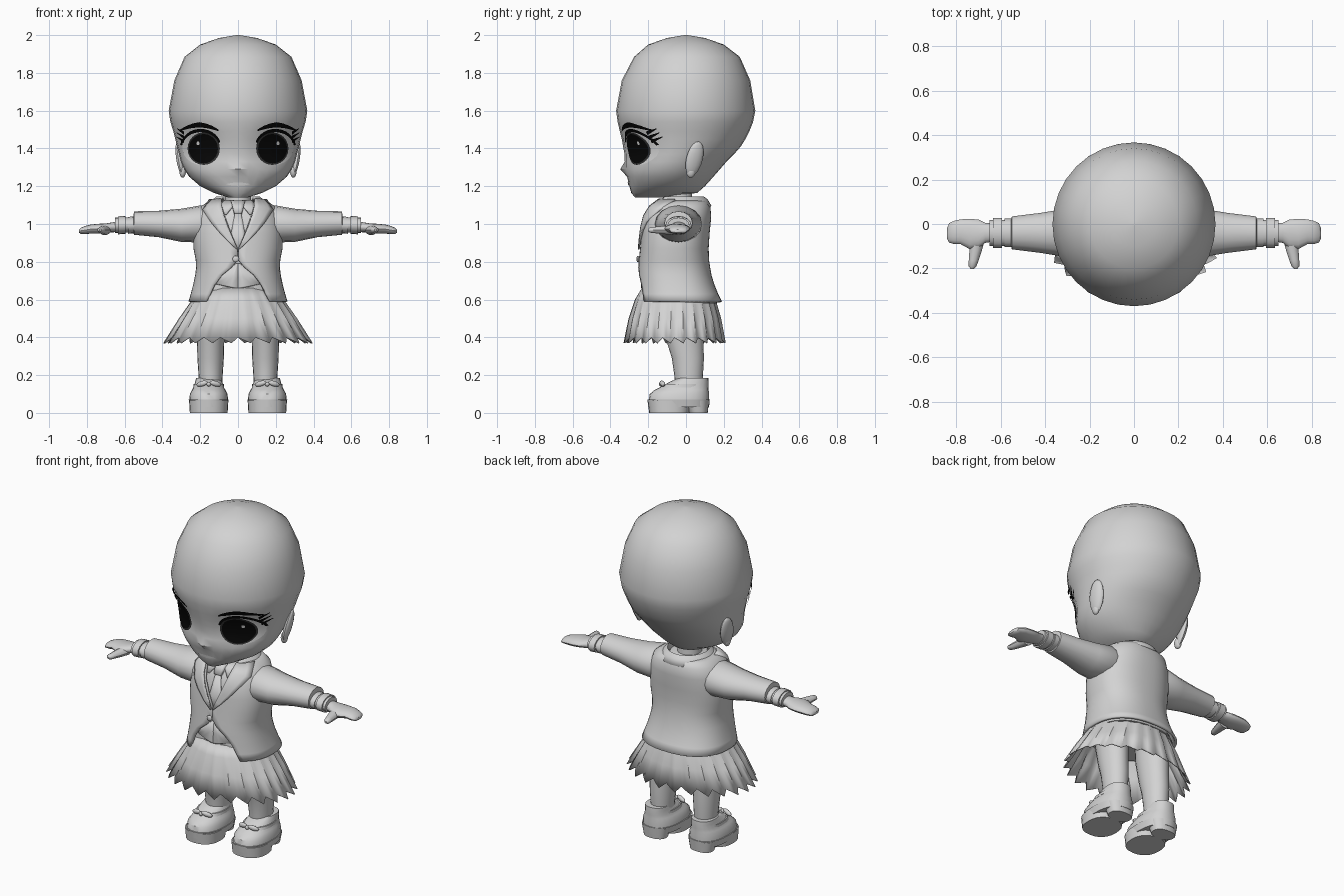
import bpy, bmesh, math
from math import sin, cos, pi
from mathutils import Vector, Matrix
from mathutils.bvhtree import BVHTree

cube = bpy.data.objects.get("Cube")
if cube:
    bpy.data.objects.remove(cube)


def material(name, v):
    m = bpy.data.materials.new(name)
    m.use_nodes = True
    m.diffuse_color = (v, v, v, 1)
    m.node_tree.nodes["Principled BSDF"].inputs["Base Color"].default_value = (v, v, v, 1)
    return m


grey = material("plain grey", 0.65)
black = material("black", 0.002)
dark = material("dark grey", 0.03)
light = material("light grey", 0.75)
made = []


def finish(name, bm, mat=grey, mirror=False, thick=0):
    """Turn a bmesh into an object, with optional thickness and mirroring."""
    bmesh.ops.recalc_face_normals(bm, faces=bm.faces)
    me = bpy.data.meshes.new(name)
    bm.to_mesh(me)
    bm.free()
    me.materials.append(mat)
    ob = bpy.data.objects.new(name, me)
    bpy.context.collection.objects.link(ob)
    if thick:
        mod = ob.modifiers.new("Thickness", "SOLIDIFY")
        mod.thickness, mod.offset = thick, -1
    if mirror:
        ob.modifiers.new("Mirror", "MIRROR").use_mirror_merge = False
    made.append(ob)
    return ob


def loft(rings, closed=True, caps=True):
    """Skin a list of equal-length point rings."""
    bm = bmesh.new()
    vs = [[bm.verts.new(p) for p in r] for r in rings]
    n = len(rings[0])
    for a, b in zip(vs, vs[1:]):
        for i in range(n if closed else n - 1):
            j = (i + 1) % n
            bm.faces.new((a[i], a[j], b[j], b[i]))
    if caps and closed:
        bm.faces.new(vs[0])
        bm.faces.new(vs[-1])
    bmesh.ops.recalc_face_normals(bm, faces=bm.faces)
    return bm


def plan(z, rx, yf, yb, n=32, cx=0, p=1.0, gap=0):
    """Horizontal oval from front yf to back yb; gap opens its front."""
    c, ry = (yf + yb) / 2, (yb - yf) / 2
    t0 = math.asin(min(1, gap / rx) ** (1 / p)) if gap else 0
    pts = []
    for i in range(n):
        t = t0 + (2 * pi - 2 * t0) * i / (n - 1 if gap else n)
        s, k = sin(t), cos(t)
        pts.append(Vector((cx + rx * math.copysign(abs(s) ** p, s),
                           c - ry * math.copysign(abs(k) ** p, k), z)))
    return pts


def limb(rows, n=16):
    """Rings along x from (x, y, z, ry, rz)."""
    return loft([[Vector((x, y + ry * cos(2 * pi * i / n), z + rz * sin(2 * pi * i / n)))
                  for i in range(n)] for x, y, z, ry, rz in rows])


def blob(name, at, size, turn=(0, 0, 0), mat=grey, mirror=True):
    bm = bmesh.new()
    bmesh.ops.create_uvsphere(bm, u_segments=14, v_segments=10, radius=1)
    rot = Matrix.Rotation(turn[2], 4, 'Z') @ Matrix.Rotation(turn[1], 4, 'Y') @ Matrix.Rotation(turn[0], 4, 'X')
    bm.transform(Matrix.Translation(at) @ rot @ Matrix.Diagonal((*size, 1)))
    return finish(name, bm, mat, mirror)


def project(tree, x, z, off):
    """Point on the front of a surface."""
    hit = tree.ray_cast(Vector((x, -2, z)), Vector((0, 1, 0)))
    if hit[0] is None:
        hit = tree.find_nearest(Vector((x, -0.15, z)))
    nrm = hit[1] if hit[1].y < 0 else -hit[1]
    return hit[0] + nrm * off


def strip(name, tree, rails, off, mat=grey, mirror=True, thick=0, cuts=4):
    """Plate lying on a surface between two rails (xa, za, xb, zb)."""
    rows = [[project(tree, xa + (xb - xa) * i / cuts, za + (zb - za) * i / cuts, off)
             for i in range(cuts + 1)] for xa, za, xb, zb in rails]
    return finish(name, loft(rows, closed=False), mat, mirror, thick)


def disc(name, tree, x, z, rx, rz, off, mat):
    rings = [[project(tree, x + r * rx * cos(pi * i / 12), z + r * rz * sin(pi * i / 12), off)
              for i in range(24)] for r in (1, .8, .6, .4, .2, .05)]
    bm = loft(rings, caps=False)
    bm.verts.ensure_lookup_table()
    bm.faces.new(bm.verts[-24:])
    return finish(name, bm, mat, True)


# Head, with shallow eye sockets and a small nose
head_rows = [(2.0, .01, -.01, .01), (1.985, .1, -.1, .1), (1.95, .2, -.2, .2),
             (1.885, .283, -.275, .285), (1.76, .337, -.34, .34), (1.6, .367, -.37, .367),
             (1.54, .358, -.362, .355), (1.49, .342, -.35, .335), (1.45, .332, -.34, .315),
             (1.41, .322, -.333, .29), (1.37, .312, -.325, .255), (1.33, .302, -.322, .215),
             (1.29, .285, -.32, .18), (1.25, .258, -.31, .145), (1.2, .2, -.3, .1),
             (1.165, .13, -.29, .06), (1.14, .05, -.27, -.12)]
rings = [plan(*r) for r in head_rows]
for p in [p for r in rings for p in r if p.y < 0]:
    d = ((abs(p.x) - .18) / .13) ** 2 + ((p.z - 1.4) / .12) ** 2
    p.y += .025 * max(0, 1 - d)
    p.y -= .028 * math.exp(-(p.x / .035) ** 2 - ((p.z - 1.29) / .025) ** 2)
bm = loft(rings)
face = BVHTree.FromBMesh(bm)
finish("head", bm)
blob("ears", (.305, .045, 1.345), (.02, .045, .095), (-.2, .2, .25))
blob("ear_lobes", (.293, .025, 1.28), (.018, .025, .035))

# Eyes, brows, lashes and mouth
disc("eye_whites", face, .192, 1.405, .1, .092, .003, light)
disc("iris_rims", face, .178, 1.4, .085, .088, .006, dark)
disc("irises", face, .178, 1.4, .076, .08, .009, black)
disc("eye_glints", face, .205, 1.43, .008, .01, .012, light)
brow, lash = [], []
for i in range(13):
    u = i / 12
    w = .013 * sin(pi * (.1 + .8 * u))
    x, z = .1 + .2 * u, 1.485 + .042 * sin(pi * (.1 + .8 * u))
    brow.append((x, z - w, x, z + w))
    a = pi * (.9 - .85 * u)
    lash.append((.192 + .098 * cos(a), 1.405 + .085 * sin(a), .192 + .108 * cos(a), 1.405 + .102 * sin(a)))
strip("eyebrows", face, brow, .009, black)
strip("upper_lashes", face, lash, .009, black)
for k in range(3):
    z = 1.44 + .022 * k
    strip("corner_lash", face, [(.278, z - .01, .278, z + .008), (.315, z + .022, .315, z + .025)], .01, black)
strip("mouth", face, [(x, 1.212 - w, x, 1.212 + w) for x, w in
                      ((-.06, .001), (-.03, .007), (0, .009), (.03, .007), (.06, .001))],
      .004, light, False)

# Neck
finish("neck", loft([plan(z, r, -.035 - r, r - .035, 20) for z, r in
                     ((1.0, .08), (1.1, .068), (1.24, .068))]))

# Jacket with cutaway front, and the shirt inside it
jacket_rows = [(1.13, .125, -.15, .09, .085), (1.115, .165, -.175, .115, .09), (1.09, .2, -.195, .13, .085),
               (1.03, .225, -.228, .133, .066), (.95, .237, -.237, .125, .036), (.87, .236, -.243, .12, .002),
               (.81, .224, -.25, .122, .002), (.77, .222, -.254, .128, .035), (.73, .227, -.257, .135, .085),
               (.68, .237, -.258, .15, .125), (.63, .25, -.26, .17, .15), (.59, .262, -.262, .19, .17)]
finish("jacket", loft([plan(z, rx, f, b, 49, 0, .85, g) for z, rx, f, b, g in jacket_rows],
                      closed=False), thick=.014)
bm = loft([plan(z, rx, f, b, 48, 0, .85) for z, rx, f, b, g in jacket_rows])
coat = BVHTree.FromBMesh(bm)
bm.free()
bm = loft([plan(z - .01, rx - .025, f + .03, b - .025, 32, 0, .85) for z, rx, f, b, g in jacket_rows])
shirt = BVHTree.FromBMesh(bm)
finish("shirt", bm)
strip("lapels", coat, [(.085, 1.125, .15, 1.12), (.085, 1.09, .18, 1.07), (.072, 1.04, .14, 1.01),
                       (.05, .98, .105, .965), (.025, .92, .055, .91), (.002, .87, .008, .865)],
      .012, thick=.01)
strip("shirt_collar", shirt, [(.02, 1.115, .08, 1.115), (.025, 1.09, .085, 1.08), (.06, 1.045, .075, 1.045)],
      .014, thick=.01)
strip("tie_knot", shirt, [(-.035, 1.105, .035, 1.105), (-.02, 1.05, .02, 1.05)], .024, mirror=False, thick=.02)
strip("tie_blade", shirt, [(-.016, 1.05, .016, 1.05), (-.04, .93, .04, .93), (-.02, .85, .02, .85)],
      .014, mirror=False, thick=.01)
strip("waistcoat_points", shirt, [(.0, .79, .01, .79), (0, .72, .1, .72), (0, .665, .15, .69), (0, .66, .03, .66)],
      .01, thick=.008)
blob("jacket_button", (-.012, -.255, .815), (.017, .008, .017), mirror=False)
finish("jacket_collar", loft([plan(z, r, f, b, 33, 0, 1, g) for z, r, f, b, g in
                              ((1.095, .165, -.18, .135, .1), (1.13, .135, -.165, .115, .09),
                               (1.145, .115, -.15, .095, .08), (1.12, .1, -.13, .08, .07))],
                             closed=False), thick=.01)

# Sleeves, cuffs and hands
finish("sleeves", limb([(.13, -.04, 1.0, .1, .09), (.2, -.04, 1.0, .125, .098), (.3, -.04, .993, .11, .088),
                        (.42, -.04, 1.0, .09, .07), (.55, -.04, 1.005, .074, .062), (.553, -.04, 1.0, .06, .05)]),
       mirror=True)
for name, a, b, r in (("sleeve_bands", .55, .582, .064), ("shirt_cuffs", .58, .65, .058), ("cuff_trims", .595, .635, .068)):
    finish(name, limb([(a, -.04, .995, r, r * .7), (b, -.04, .993, r, r * .7)]), mirror=True)
finish("hands", limb([(.63, -.038, .985, .04, .028), (.67, -.04, .982, .045, .026), (.7, -.045, .978, .065, .025),
                      (.74, -.045, .975, .068, .026), (.78, -.035, .973, .056, .024), (.81, -.038, .968, .052, .021),
                      (.832, -.04, .964, .044, .016), (.841, -.042, .962, .025, .008)]), mirror=True)
finish("thumbs", loft([[Vector((x + r * cos(pi * i / 5), y, .968 + r * .8 * sin(pi * i / 5))) for i in range(10)]
                       for x, y, r in ((.705, -.07, .034), (.713, -.12, .028), (.722, -.165, .022),
                                       (.727, -.19, .018), (.728, -.202, .007))]), mirror=True)

# Pleated skirt with a jagged hem
rows = []
for z, rx, f, b, deep in ((.66, .205, -.235, .125, 0), (.6, .24, -.268, .155, .03),
                          (.5, .305, -.298, .18, .06), (.385, .38, -.32, .2, .09)):
    ring = plan(z, rx, f, b, 72)
    c = Vector((0, (f + b) / 2, z))
    for i, p in enumerate(ring):
        k = (0, .5, 1)[i % 3]
        ring[i] = c + (p - c) * (1 + deep * (k - .5))
        if z < .4:
            ring[i].z += .03 * (.5 - k)
    rows.append(ring)
finish("skirt", loft(rows, caps=False), thick=.006)

# Legs
finish("legs", loft([plan(z, r, f, b, 20, .145) for z, r, f, b in
                     ((.1, .058, -.055, .085), (.2, .064, -.062, .09), (.29, .07, -.075, .095),
                      (.37, .072, -.1, .092), (.5, .08, -.125, .09), (.64, .085, -.13, .09))]), mirror=True)

# Shoes: soles, heels, uppers, straps and bows
for name, rows in (
        ("front_soles", ((0, .1, -.195, .02), (.065, .104, -.203, .03))),
        ("heels", ((0, .07, .015, .115), (.065, .085, -.01, .122))),
        ("midsoles", ((.03, .098, -.2, .122), (.07, .106, -.204, .126))),
        ("shoe_uppers", ((.065, .102, -.198, .122), (.1, .1, -.192, .122), (.122, .088, -.165, .12),
                         (.14, .078, -.13, .12), (.165, .072, -.085, .12), (.185, .066, -.04, .118))),
        ("ankle_straps", ((.135, .082, -.13, .1), (.152, .08, -.115, .1)))):
    finish(name, loft([plan(z, r, f, b, 24, .155, .85) for z, r, f, b in rows]), mirror=True)
for s in (-1, 1):
    blob("bow_loops", (.155 + s * .035, -.125, .155), (.033, .012, .014), (0, s * .25, s * .3))
blob("bow_knots", (.155, -.132, .152), (.012, .012, .012))

# Smooth shading that keeps hard edges
bpy.ops.object.select_all(action='DESELECT')
for ob in made:
    ob.select_set(True)
bpy.context.view_layer.objects.active = made[0]
bpy.ops.object.shade_smooth_by_angle(angle=math.radians(40))
